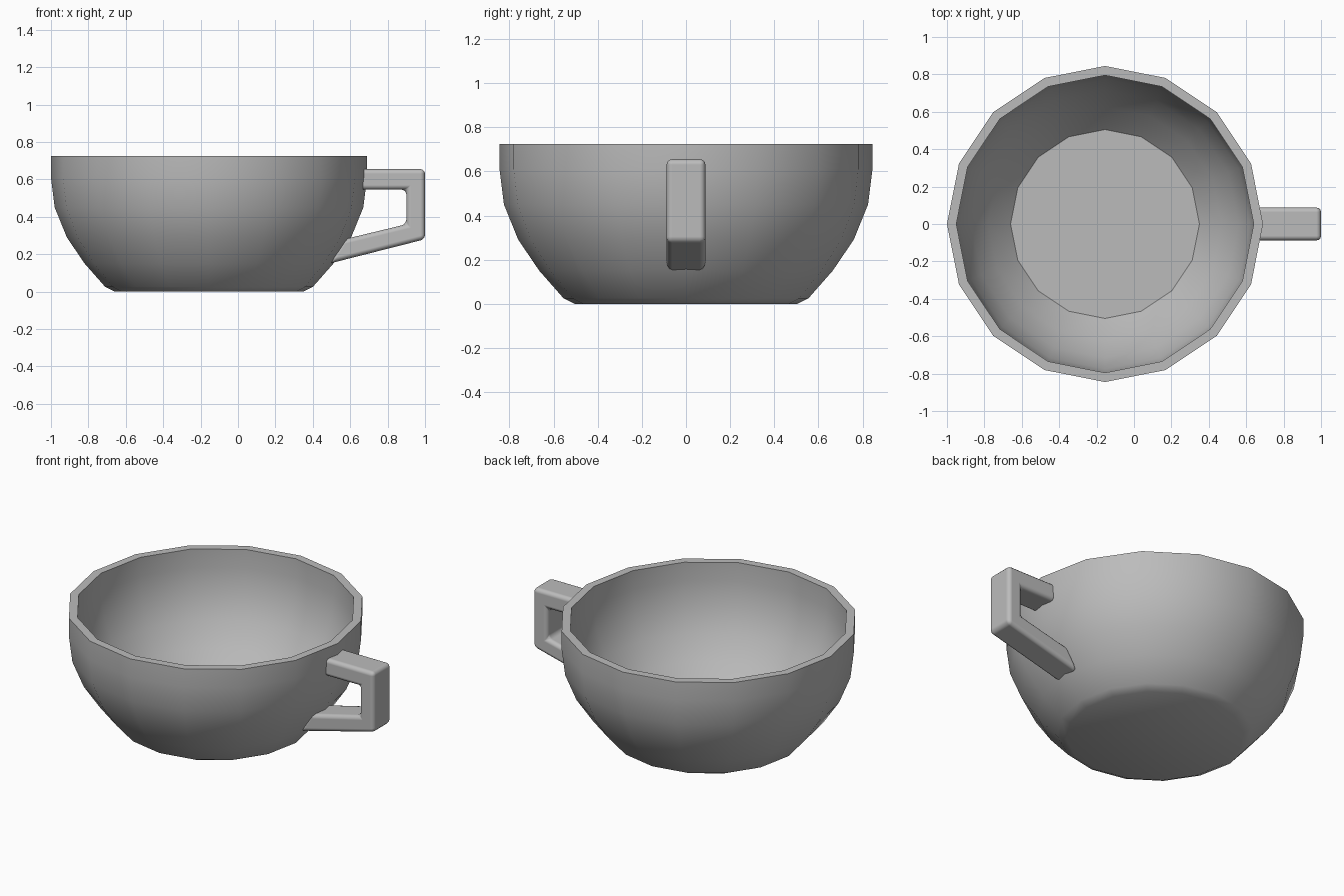
import bpy, bmesh, math

cube = bpy.data.objects.get("Cube")
if cube:
    bpy.data.objects.remove(cube, do_unlink=True)

CUP_X = -0.155
SIDES = 16

# Plain grey glaze
grey = bpy.data.materials.new("grey_ceramic")
grey.use_nodes = True
colour = (0.5, 0.5, 0.5, 1)
grey.diffuse_color = colour
grey.node_tree.nodes["Principled BSDF"].inputs["Base Color"].default_value = colour


def make_object(name, bm):
    bmesh.ops.recalc_face_normals(bm, faces=bm.faces)
    mesh = bpy.data.meshes.new(name)
    bm.to_mesh(mesh)
    bm.free()
    mesh.materials.append(grey)
    obj = bpy.data.objects.new(name, mesh)
    bpy.context.collection.objects.link(obj)
    return obj


def smooth(obj, degrees):
    bpy.ops.object.select_all(action='DESELECT')
    obj.select_set(True)
    bpy.context.view_layer.objects.active = obj
    bpy.ops.object.shade_smooth_by_angle(angle=math.radians(degrees))


# Bowl: outer wall up, over the rim, inner wall down to the floor (radius, z)
outer = [(0.505, 0), (0.555, 0.025), (0.665, 0.15), (0.76, 0.29),
         (0.825, 0.45), (0.845, 0.61), (0.845, 0.725)]
inner = [(0.795, 0.725), (0.795, 0.61), (0.775, 0.46), (0.715, 0.315),
         (0.625, 0.18), (0.505, 0.05)]
bm = bmesh.new()
rings = []
for r, z in outer + inner:
    angles = [2 * math.pi * i / SIDES for i in range(SIDES)]
    rings.append([bm.verts.new((r * math.cos(a), r * math.sin(a), z)) for a in angles])
for low, high in zip(rings, rings[1:]):
    for i in range(SIDES):
        j = (i + 1) % SIDES
        bm.faces.new((low[i], low[j], high[j], high[i]))
bm.faces.new(rings[0])
bm.faces.new(rings[-1])
bowl = make_object("bowl", bm)
bowl.location.x = CUP_X
smooth(bowl, 35)

# Handle: side outline (x, z) extruded across y, with rounded edges
outline = [(0.65, 0.655), (1.0, 0.655), (1.0, 0.28), (0.48, 0.148),
           (0.56, 0.278), (0.9, 0.36), (0.9, 0.545), (0.65, 0.545)]
bm = bmesh.new()
side = bm.faces.new([bm.verts.new((x, -0.088, z)) for x, z in outline])
extruded = bmesh.ops.extrude_face_region(bm, geom=[side])["geom"]
bmesh.ops.translate(bm, vec=(0, 0.176, 0),
                    verts=[v for v in extruded if isinstance(v, bmesh.types.BMVert)])
handle = make_object("handle", bm)
bevel = handle.modifiers.new("rounded_edges", 'BEVEL')
bevel.width = 0.025
bevel.segments = 3
bevel.limit_method = 'ANGLE'
bevel.harden_normals = True
smooth(handle, 40)
# Round the edges before smoothing by angle
handle.modifiers.move(handle.modifiers.find("rounded_edges"), 0)
